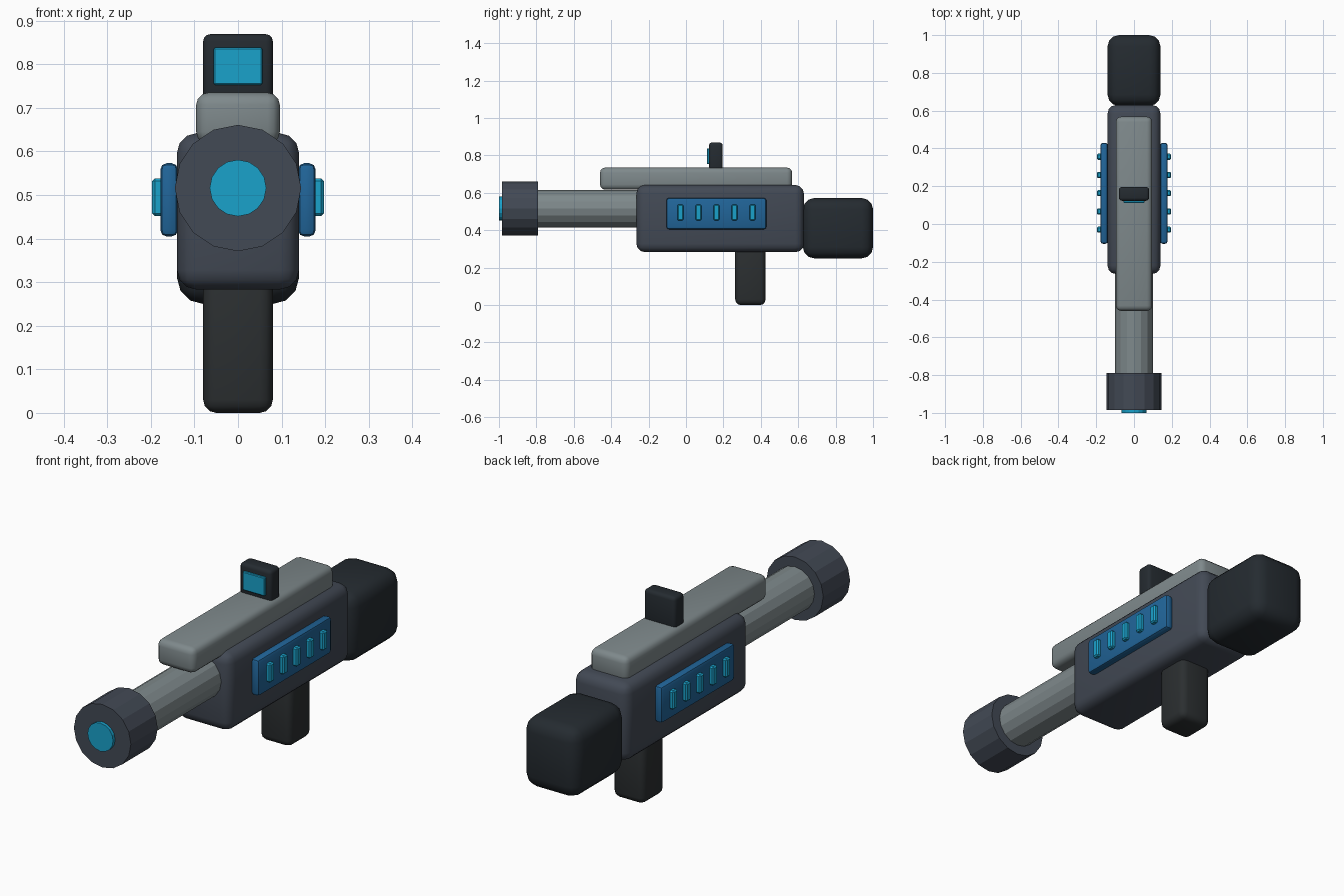
import bpy, bmesh, math
from mathutils import Matrix, Vector

if "Cube" in bpy.data.objects:
    bpy.data.objects.remove(bpy.data.objects["Cube"])


def material(name, rgb):
    m = bpy.data.materials.new(name)
    m.diffuse_color = (*rgb, 1)
    m.use_nodes = True
    m.node_tree.nodes["Principled BSDF"].inputs["Base Color"].default_value = m.diffuse_color
    return m


SLATE = material("slate", (0.055, 0.067, 0.09))
STEEL = material("steel", (0.21, 0.25, 0.26))
DARK = material("dark", (0.018, 0.024, 0.03))
GRIP = material("grip_rubber", (0.024, 0.028, 0.03))
BLUE = material("blue", (0.015, 0.13, 0.32))
CYAN = material("cyan", (0.01, 0.36, 0.60))


def finish(bm, name, mat):
    me = bpy.data.meshes.new(name)
    bm.to_mesh(me)
    bm.free()
    me.materials.append(mat)
    ob = bpy.data.objects.new(name, me)
    bpy.context.collection.objects.link(ob)
    return ob


def box(name, x, y, z, bevel, mat, segments=3):
    """Rounded box from (min, max) ranges."""
    lo, hi = Vector((x[0], y[0], z[0])), Vector((x[1], y[1], z[1]))
    bm = bmesh.new()
    bmesh.ops.create_cube(bm, size=1)
    bmesh.ops.scale(bm, vec=hi - lo, verts=bm.verts)
    bmesh.ops.translate(bm, vec=(lo + hi) / 2, verts=bm.verts)
    bmesh.ops.bevel(bm, geom=bm.edges[:], offset=bevel, segments=segments,
                    profile=0.5, affect='EDGES')
    ob = finish(bm, name, mat)
    bpy.ops.object.select_all(action='DESELECT')
    ob.select_set(True)
    bpy.context.view_layer.objects.active = ob
    bpy.ops.object.shade_smooth_by_angle(angle=math.radians(35))
    return ob


def tube(name, radius, y0, y1, mat, z=0.516, sides=16):
    """Faceted cylinder along y."""
    bm = bmesh.new()
    mtx = Matrix.Translation((0, (y0 + y1) / 2, z)) @ Matrix.Rotation(math.pi / 2, 4, 'X')
    bmesh.ops.create_cone(bm, cap_ends=True, segments=sides, radius1=radius,
                          radius2=radius, depth=y1 - y0, matrix=mtx)
    return finish(bm, name, mat)


# Main masses
box("body", (-0.14, 0.14), (-0.265, 0.63), (0.283, 0.642), 0.045, SLATE)
box("stock", (-0.14, 0.14), (0.625, 1.0), (0.25, 0.572), 0.06, DARK)
box("grip", (-0.08, 0.08), (0.263, 0.425), (0.0, 0.32), 0.03, GRIP)
box("top_rail", (-0.096, 0.096), (-0.46, 0.568), (0.617, 0.735), 0.028, STEEL)

# Barrel, muzzle and glowing lens
tube("barrel", 0.1, -0.82, -0.2, STEEL)
tube("muzzle", 0.145, -0.985, -0.79, SLATE)
tube("muzzle_lens", 0.065, -1.0, -0.975, CYAN)

# Sight with screen
box("sight", (-0.08, 0.08), (0.123, 0.196), (0.715, 0.869), 0.016, DARK)
box("sight_screen", (-0.056, 0.056), (0.112, 0.13), (0.753, 0.838), 0.003, CYAN, 1)

# Side panels with light strips, both sides
for s, side in ((1, "right"), (-1, "left")):
    def span(a, b):
        return tuple(sorted((s * a, s * b)))
    box(f"panel_{side}", span(0.138, 0.178), (-0.105, 0.43), (0.405, 0.573), 0.014, BLUE, 2)
    for i in range(5):
        y = 0.163 + (i - 2) * 0.0965
        box(f"light_{side}_{i + 1}", span(0.165, 0.197), (y - 0.016, y + 0.016),
            (0.452, 0.538), 0.006, CYAN, 1)
